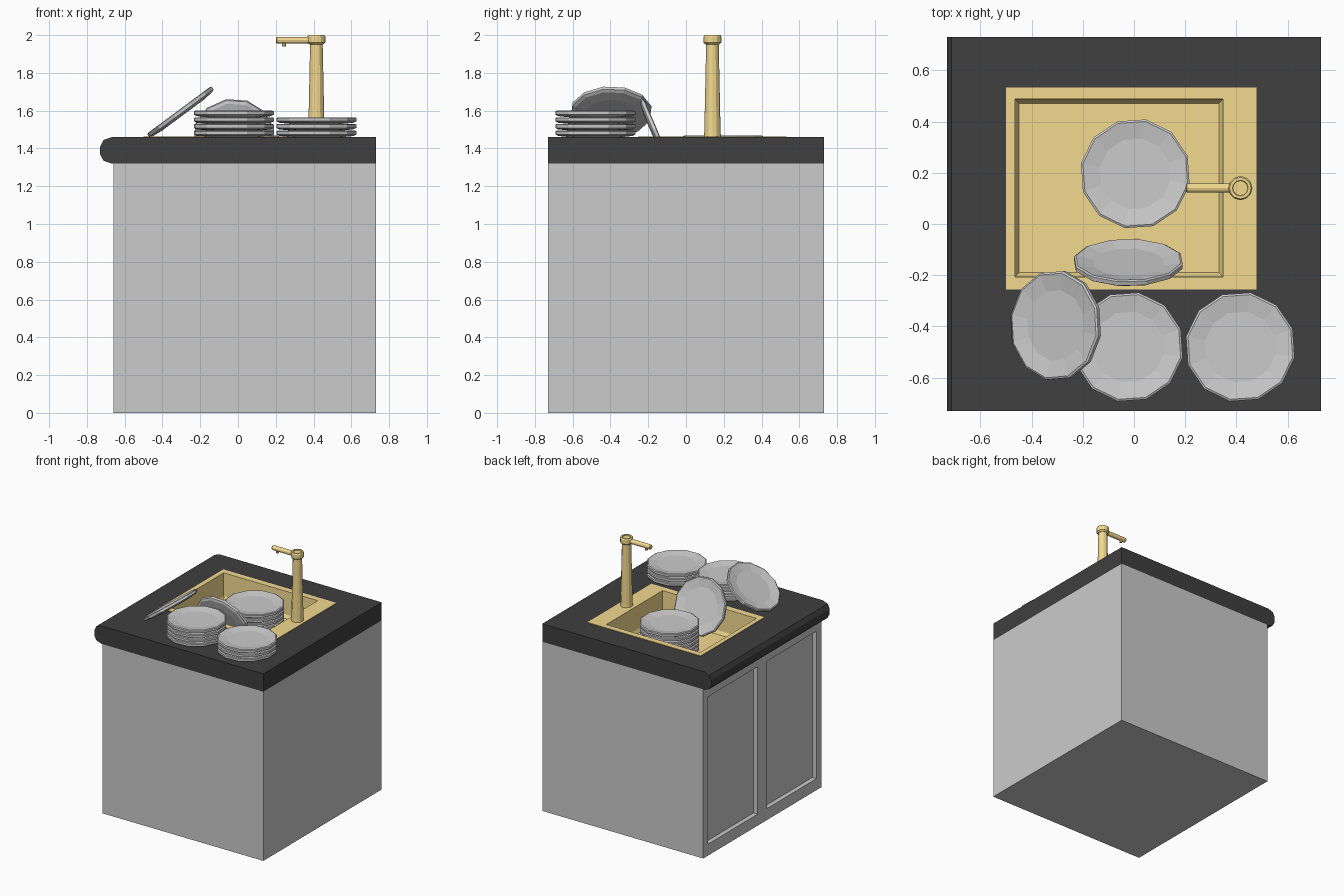
import bpy, bmesh
from math import sin, cos, pi, radians

if "Cube" in bpy.data.objects:
    bpy.data.objects.remove(bpy.data.objects["Cube"])

def material(name, rgb):
    m = bpy.data.materials.new(name)
    m.diffuse_color = (*rgb, 1)
    m.use_nodes = True
    m.node_tree.nodes["Principled BSDF"].inputs["Base Color"].default_value = m.diffuse_color
    return m

GOLD = material("gold", (0.9, 0.7, 0.28))
BLACK = material("black", (0.05, 0.05, 0.05))

def loft(name, rings, mat=None, cap_start=True, cap_end=True):
    """Skin a list of equal-length point rings."""
    bm = bmesh.new()
    vs = [[bm.verts.new(p) for p in r] for r in rings]
    n = len(rings[0])
    for a, b in zip(vs, vs[1:]):
        for i in range(n):
            j = (i + 1) % n
            bm.faces.new((a[i], a[j], b[j], b[i]))
    if cap_start:
        bm.faces.new(vs[0][::-1])
    if cap_end:
        bm.faces.new(vs[-1])
    if cap_start and cap_end:
        bmesh.ops.recalc_face_normals(bm, faces=bm.faces)
    me = bpy.data.meshes.new(name)
    bm.to_mesh(me)
    bm.free()
    ob = bpy.data.objects.new(name, me)
    bpy.context.collection.objects.link(ob)
    if mat:
        me.materials.append(mat)
    return ob

def lathe(name, profile, loc, rot=(0, 0, 0), mat=None, n=12, start=0):
    rings = [[(r * cos(start + 2 * pi * i / n), r * sin(start + 2 * pi * i / n), z)
              for i in range(n)] for r, z in profile]
    ob = loft(name, rings, mat)
    ob.location = loc
    ob.rotation_euler = [radians(a) for a in rot]
    return ob

def rect(x0, x1, y0, y1, z, inset=0):
    x0, x1, y0, y1 = x0 + inset, x1 - inset, y0 + inset, y1 - inset
    return [(x0, y0, z), (x1, y0, z), (x1, y1, z), (x0, y1, z)]

def box(name, x0, x1, y0, y1, z0, z1, mat=None):
    return loft(name, [rect(x0, x1, y0, y1, z0), rect(x0, x1, y0, y1, z1)], mat)

def cut(target, cutter):
    m = target.modifiers.new("cut", 'BOOLEAN')
    m.operation, m.solver, m.object = 'DIFFERENCE', 'EXACT', cutter
    cutter.hide_render = True
    cutter.hide_set(True)

OPENING = (-0.465, 0.347, -0.206, 0.487)

# cabinet with two recessed door panels on the -x side
cabinet = box("cabinet", -0.66, 0.73, -0.73, 0.73, 0, 1.32)
for side, y0, y1 in (("left", 0.06, 0.67), ("right", -0.665, -0.055)):
    cut(cabinet, box(f"{side}_door_cutter", -0.8, -0.625, y0, y1, 0.09, 1.24))

# countertop: profile with a rounded nose, run along y
nose = [(0.73, 1.32), (0.73, 1.46), (-0.668, 1.46), (-0.712, 1.445),
        (-0.73, 1.41), (-0.73, 1.37), (-0.712, 1.335), (-0.668, 1.32)]
counter = loft("countertop", [[(x, y, z) for x, z in nose] for y in (-0.73, 0.73)], BLACK)

# sink cavity through counter and cabinet
x0, x1, y0, y1 = OPENING
cavity = box("sink_cutter", x0 - 0.01, x1 + 0.01, y0 - 0.01, y1 + 0.01, 1.24, 1.6)
cut(counter, cavity)
cut(cabinet, cavity)

# sink: flat rim and basin
outer = (-0.50, 0.478, -0.255, 0.533)
loft("sink", [rect(*outer, 1.458), rect(*outer, 1.464), rect(*OPENING, 1.464),
              rect(*OPENING, 1.285, 0.003), rect(*OPENING, 1.258, 0.016)],
     GOLD, cap_start=False)

# faucet
FX, FY = 0.415, 0.14
lathe("faucet_column", [(0.045, 1.46), (0.043, 1.49), (0.033, 1.965)], (FX, FY, 0), mat=GOLD)
lathe("faucet_head", [(0.036, 1.95), (0.047, 1.96), (0.047, 1.992), (0.042, 2.0),
                      (0.031, 2.0), (0.029, 1.994)], (FX, FY, 0), mat=GOLD)
lathe("faucet_spout", [(0.018, 0), (0.018, 0.208), (0.014, 0.213)],
      (FX, FY, 1.973), (0, -90, 0), GOLD)
lathe("faucet_nozzle", [(0.010, 1.94), (0.012, 1.965)], (0.243, FY, 0), mat=GOLD, n=8)

# plates
H = 0.035
PLATE = [(0.14, 0), (0.2, 0.006), (0.216, 0.014), (0.216, 0.031), (0.208, H), (0.14, 0.023)]

def plate(name, loc, rot=(0, 0, 0)):
    return lathe(name, [(r, z - H / 2) for r, z in PLATE], loc, rot, start=radians(19))

for label, x, y, base, count in (("counter_tall", -0.022, -0.48, 1.46, 4),
                                 ("counter_short", 0.415, -0.48, 1.46, 3),
                                 ("sink", 0.005, 0.196, 1.258, 6)):
    for i in range(count):
        plate(f"{label}_plate_{i + 1}", (x, y, base + H * (i + 0.5)))

# leaning plates
plate("leaning_plate_left", (-0.302, -0.396, 1.59), (0, -36.5, 0))
plate("leaning_plate_sink", (-0.022, -0.155, 1.46), (-67, 0, 0))
